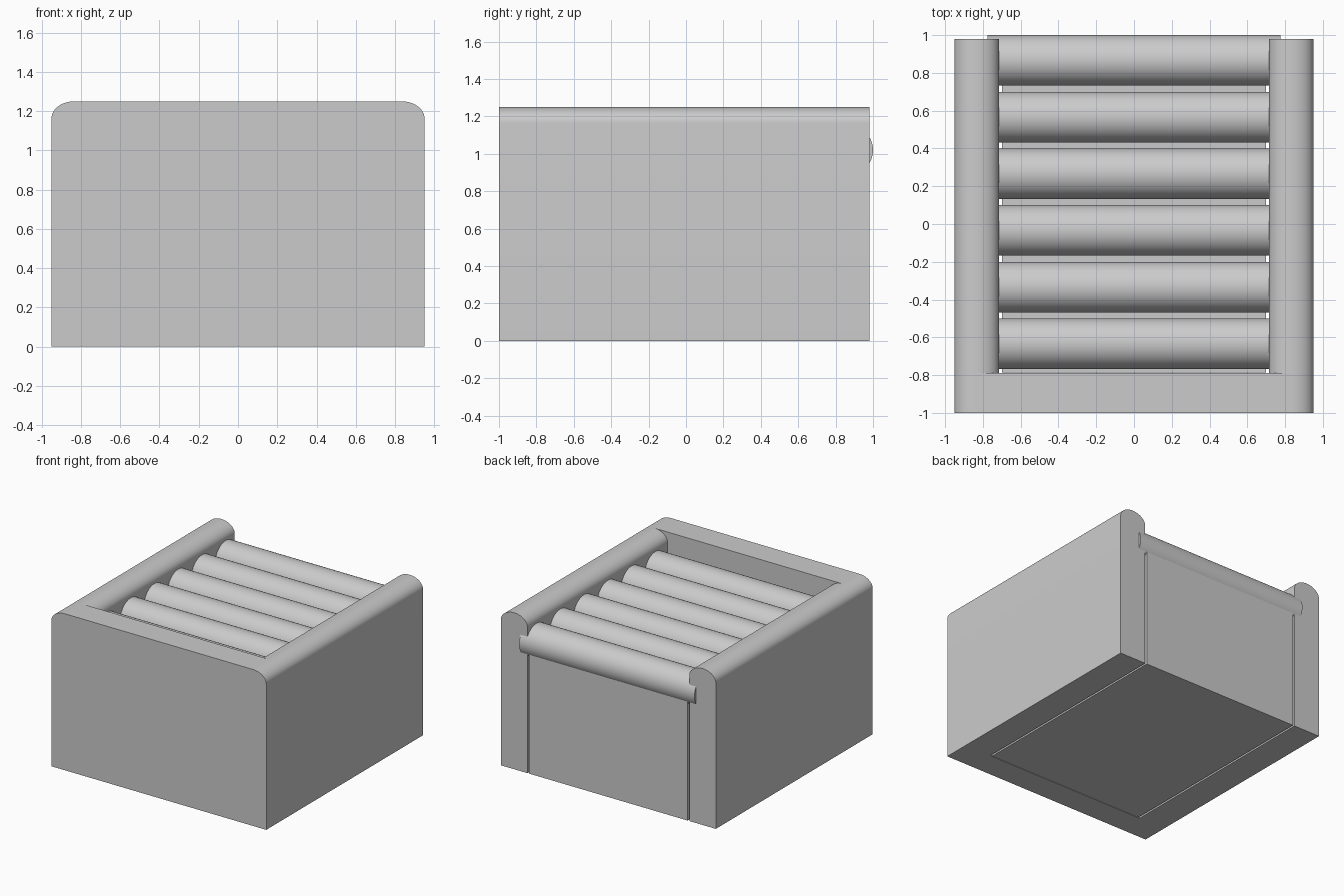
import bpy, bmesh
from math import sin, cos, pi, radians
from mathutils import Matrix

cube = bpy.data.objects.get("Cube")
if cube:
    bpy.data.objects.remove(cube, do_unlink=True)

GREY = (0.6, 0.6, 0.6, 1.0)
grey = bpy.data.materials.new("plain grey")
grey.use_nodes = True
grey.diffuse_color = GREY
grey.node_tree.nodes["Principled BSDF"].inputs["Base Color"].default_value = GREY

HALF_W, INNER_X, HEIGHT = 0.95, 0.715, 1.25
FRONT, PANEL_BACK, BACK = -1.0, -0.79, 0.98
ROUND_X, ROUND_Z = (HALF_W - INNER_X) / 2, 0.085


def add_object(name, bm):
    bmesh.ops.recalc_face_normals(bm, faces=bm.faces)
    mesh = bpy.data.meshes.new(name)
    bm.to_mesh(mesh)
    bm.free()
    mesh.materials.append(grey)
    obj = bpy.data.objects.new(name, mesh)
    bpy.context.collection.objects.link(obj)
    bpy.ops.object.select_all(action='DESELECT')
    obj.select_set(True)
    bpy.context.view_layer.objects.active = obj
    bpy.ops.object.shade_smooth_by_angle(angle=radians(30))
    return obj


def block(name, x0, x1, y0, y1, top, rounded=True):
    """Upright block, extruded along y, with optional rounded upper edges."""
    steps = 12
    profile = [(x0, 0), (x1, 0)]
    if rounded:
        for i in range(2 * steps + 2):
            right = i <= steps
            a = (i if right else i - 1) * pi / (2 * steps)
            cx = x1 - ROUND_X if right else x0 + ROUND_X
            point = (cx + ROUND_X * cos(a), top - ROUND_Z + ROUND_Z * sin(a))
            if abs(point[0] - profile[-1][0]) + abs(point[1] - profile[-1][1]) > 1e-5:
                profile.append(point)
    else:
        profile += [(x1, top), (x0, top)]
    bm = bmesh.new()
    face = bm.faces.new([bm.verts.new((x, y0, z)) for x, z in profile])
    moved = bmesh.ops.extrude_face_region(bm, geom=[face])["geom"]
    verts = [v for v in moved if isinstance(v, bmesh.types.BMVert)]
    bmesh.ops.translate(bm, verts=verts, vec=(0, y1 - y0, 0))
    # extrusion leaves the starting cap in place only when it is still needed
    bmesh.ops.holes_fill(bm, edges=[e for e in bm.edges if e.is_boundary], sides=0)
    return add_object(name, bm)


def roller(name, y):
    bm = bmesh.new()
    bmesh.ops.create_cone(bm, cap_ends=True, segments=64, radius1=0.134,
                          radius2=0.134, depth=1.55,
                          matrix=Matrix.Translation((0, y, 1.02)) @ Matrix.Rotation(pi / 2, 4, 'Y'))
    return add_object(name, bm)


# Housing: front panel and two round-topped side walls
block("front_panel", -HALF_W, HALF_W, FRONT, PANEL_BACK, HEIGHT)
block("left_wall", INNER_X, HALF_W, PANEL_BACK, BACK, HEIGHT)
block("right_wall", -HALF_W, -INNER_X, PANEL_BACK, BACK, HEIGHT)

# Inner base, separated from the walls by a narrow slot
block("inner_base", -0.70, 0.70, -0.785, BACK, 1.0, rounded=False)

# Row of rollers carried by the side walls
for i in range(6):
    roller(f"roller_{i + 1}", -0.634 + 0.3 * i)
